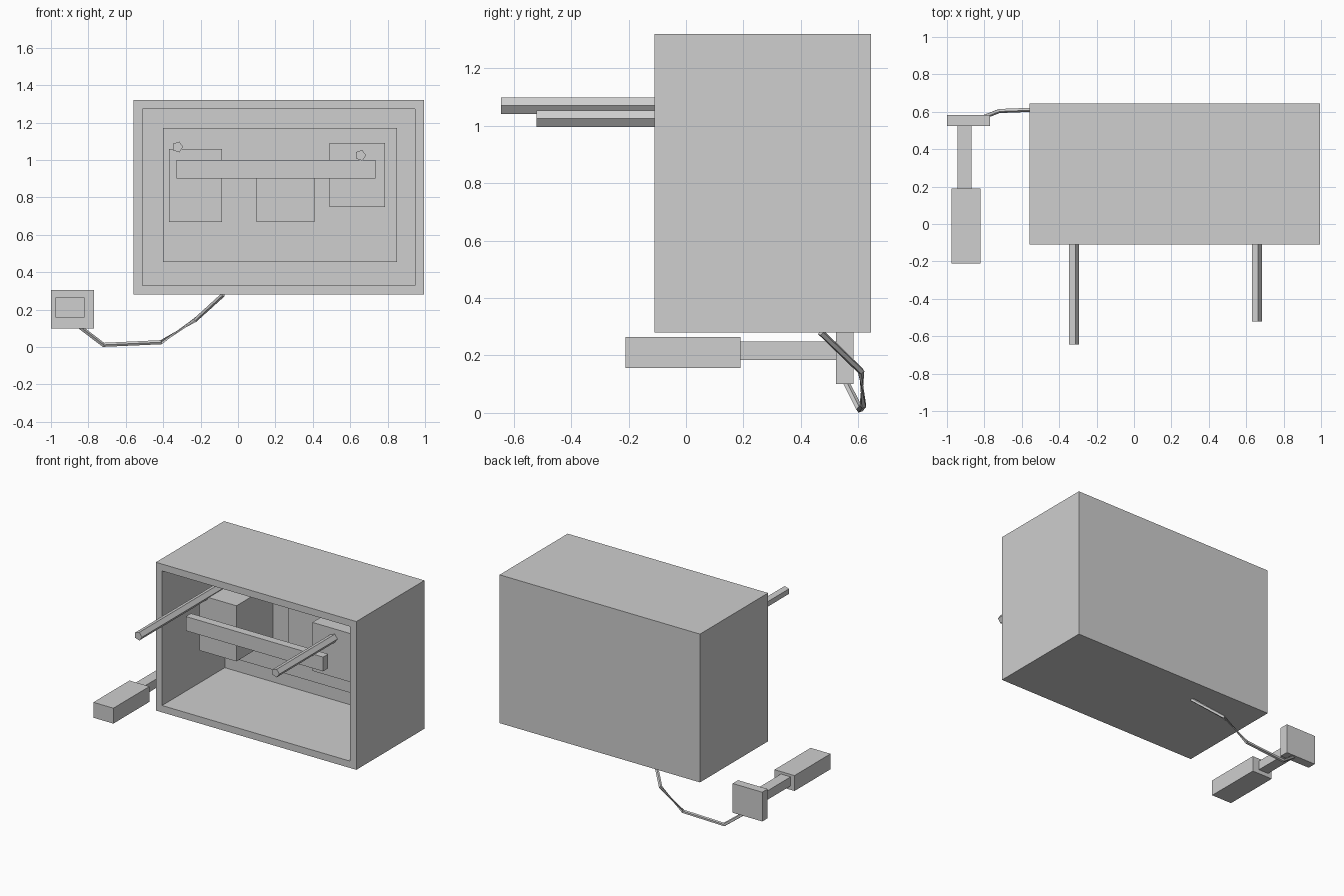
import bpy, bmesh, math
from mathutils import Vector

cube = bpy.data.objects.get("Cube")
if cube:
    bpy.data.objects.remove(cube, do_unlink=True)

grey = bpy.data.materials.new("light_grey")
grey.use_nodes = True
colour = (0.62, 0.62, 0.62, 1)
grey.diffuse_color = colour
grey.node_tree.nodes["Principled BSDF"].inputs["Base Color"].default_value = colour


def finish(name, bm):
    bmesh.ops.recalc_face_normals(bm, faces=bm.faces)
    mesh = bpy.data.meshes.new(name)
    bm.to_mesh(mesh)
    bm.free()
    mesh.materials.append(grey)
    obj = bpy.data.objects.new(name, mesh)
    bpy.context.collection.objects.link(obj)
    return obj


def box_mesh(x, y, z):
    bm = bmesh.new()
    bmesh.ops.create_cube(bm, size=1)
    for v in bm.verts:
        v.co = [lo if c < 0 else hi for c, (lo, hi) in zip(v.co, (x, y, z))]
    return bm


def box(name, x, y, z):
    return finish(name, box_mesh(x, y, z))


def tube(name, points, radius, sides=5):
    """Low-poly tube along a path, with closed ends."""
    bm = bmesh.new()
    pts = [Vector(p) for p in points]
    rings = []
    for i, p in enumerate(pts):
        steps = []
        if i > 0:
            steps.append((p - pts[i - 1]).normalized())
        if i < len(pts) - 1:
            steps.append((pts[i + 1] - p).normalized())
        along = sum(steps, Vector()).normalized()
        across = Vector((0, 0, 1)).cross(along).normalized()
        if across.x < 0:
            across = -across
        up = across.cross(along)
        ring = []
        for k in range(sides):
            a = math.tau * k / sides
            ring.append(bm.verts.new(p + radius * (across * math.cos(a) + up * math.sin(a))))
        rings.append(ring)
    for r, s in zip(rings, rings[1:]):
        for k in range(sides):
            n = (k + 1) % sides
            bm.faces.new((r[k], r[n], s[n], s[k]))
    bm.faces.new(rings[0])
    bm.faces.new(rings[-1])
    return finish(name, bm)


# Open-fronted housing: inset the front face and push it back
bm = box_mesh((-0.56, 0.995), (-0.11, 0.645), (0.28, 1.32))
bm.normal_update()
front = min(bm.faces, key=lambda f: f.calc_center_median().y)
bmesh.ops.inset_region(bm, faces=[front], thickness=0.068)
cavity = bmesh.ops.extrude_face_region(bm, geom=[front])
for v in cavity["geom"]:
    if isinstance(v, bmesh.types.BMVert):
        v.co.y = 0.585
if front.is_valid:
    bmesh.ops.delete(bm, geom=[front], context="FACES_ONLY")
finish("housing", bm)

# Board on the rear wall with its three blocks
box("rear_board", (-0.40, 0.85), (0.51, 0.585), (0.455, 1.17))
box("right_block", (-0.37, -0.085), (0.104, 0.51), (0.67, 1.06))
box("middle_block", (0.10, 0.41), (0.415, 0.51), (0.67, 0.98))
box("left_block", (0.49, 0.785), (0.124, 0.51), (0.75, 1.09))

# Front bar and projecting rods
box("front_bar", (-0.33, 0.735), (-0.107, -0.05), (0.90, 1.0))
tube("right_rod", [(-0.323, -0.645, 1.07), (-0.323, 0.30, 1.07)], 0.03)
tube("left_rod", [(0.655, -0.52, 1.025), (0.655, 0.30, 1.025)], 0.03)

# Hand piece: grip, neck and end plate
box("grip", (-0.975, -0.82), (-0.21, 0.19), (0.157, 0.265))
box("neck", (-0.945, -0.87), (0.19, 0.523), (0.185, 0.248))
box("end_plate", (-1.0, -0.77), (0.523, 0.583), (0.10, 0.305))

# Hanging cable
tube("cable", [(-0.08, 0.47, 0.28), (-0.23, 0.61, 0.145), (-0.41, 0.617, 0.026),
               (-0.72, 0.605, 0.012), (-0.85, 0.555, 0.11)], 0.012)
